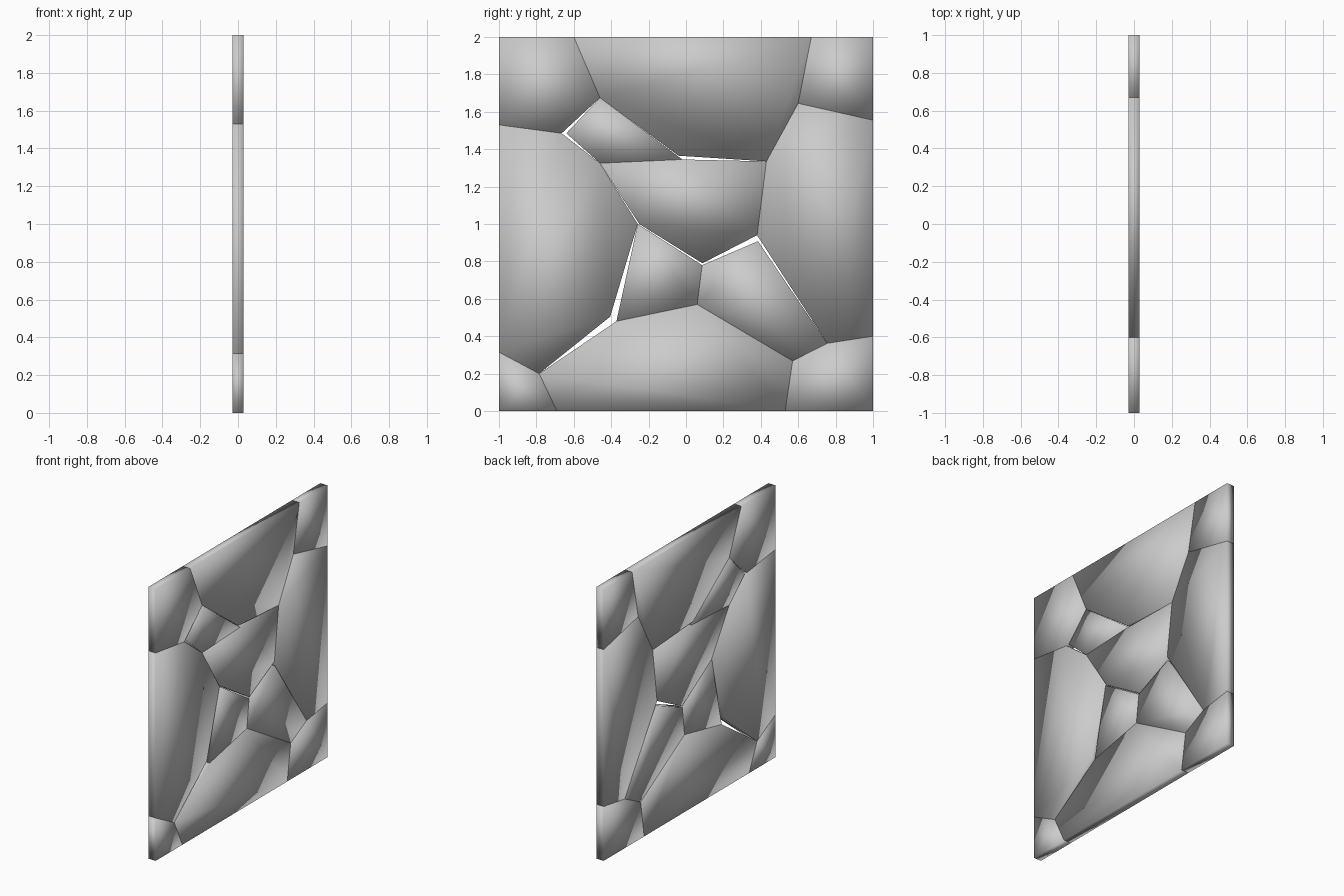
import bpy, bmesh

if "Cube" in bpy.data.objects:
    bpy.data.objects.remove(bpy.data.objects["Cube"])

HALF = 0.03  # half thickness of the pane

# Crack junctions as (y, z); doubled letters are the far side of an open gap
P = {
    # outer border
    'bl': (-1, 0), 'br': (1, 0), 'tl': (-1, 2), 'tr': (1, 2),
    'l1': (-1, .315), 'l2': (-1, 1.53), 'r1': (1, .40), 'r2': (1, 1.555),
    't1': (-.60, 2), 't2': (.67, 2), 'b1': (-.69, 0), 'b2': (.53, 0),
    # inner junctions
    'a': (-.665, 1.485), 'aa': (-.64, 1.485), 'b': (-.46, 1.675),
    'c': (-.04, 1.365), 'cc': (-.02, 1.345), 'd': (.43, 1.335),
    'e': (.60, 1.645), 'f': (-.46, 1.325), 'g': (-.25, 1.0), 'gg': (-.258, 1.0),
    'h': (.088, .79), 'hh': (.086, .78), 'i': (.38, .94), 'ii': (.385, .908),
    'j': (.06, .57), 'k': (-.372, .48), 'kk': (-.405, .505),
    'm': (-.785, .20), 'n': (.57, .268), 'o': (.755, .362),
}

# Each shard is a loop around its junctions
SHARDS = {
    'shard_top_left': 'tl l2 a b t1',
    'shard_top': 't1 b c d e t2',
    'shard_top_right': 't2 e r2 tr',
    'shard_small_upper': 'b aa f cc',
    'shard_centre': 'f g h i d cc',
    'shard_left': 'l2 l1 m kk gg f a',
    'shard_right': 'e d i o r1 r2',
    'shard_lower_left': 'gg k j hh',
    'shard_lower_right': 'hh j n o ii',
    'shard_bottom': 'b1 b2 n j k m',
    'shard_bottom_left': 'bl b1 m l1',
    'shard_bottom_right': 'b2 br r1 o n',
}


def make_shard(name, loop):
    """Extrude one outline through the pane thickness, smooth shaded."""
    bm = bmesh.new()
    face = bm.faces.new([bm.verts.new((-HALF, *P[k])) for k in loop.split()])
    ext = bmesh.ops.extrude_face_region(bm, geom=[face], use_keep_orig=True)
    top = [v for v in ext['geom'] if isinstance(v, bmesh.types.BMVert)]
    bmesh.ops.translate(bm, verts=top, vec=(2 * HALF, 0, 0))
    bmesh.ops.recalc_face_normals(bm, faces=bm.faces)
    for f in bm.faces:
        f.smooth = True
    mesh = bpy.data.meshes.new(name)
    bm.to_mesh(mesh)
    bm.free()
    bpy.context.collection.objects.link(bpy.data.objects.new(name, mesh))


for shard_name, outline in SHARDS.items():
    make_shard(shard_name, outline)
